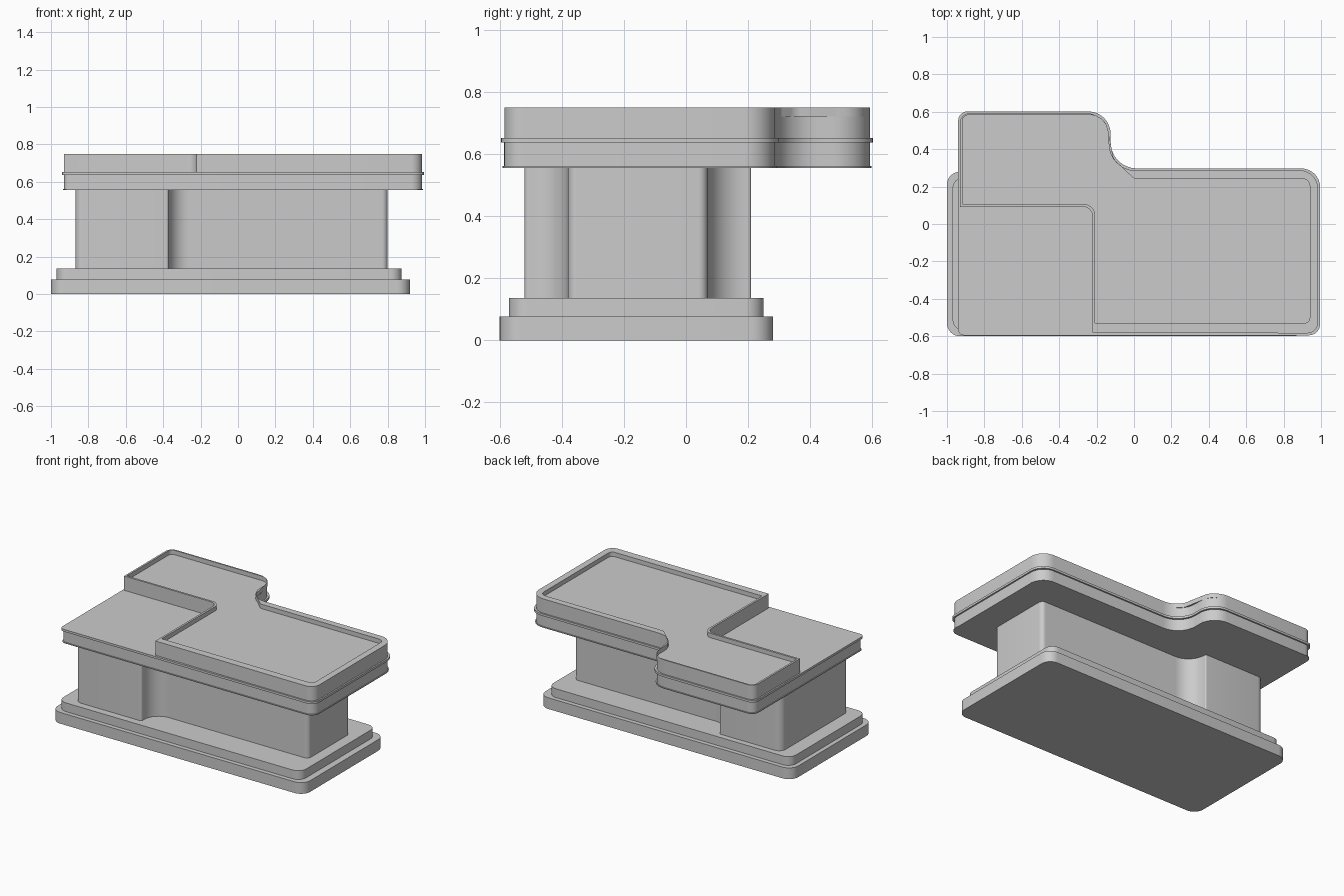
import bpy
import math
from mathutils import Vector

cube = bpy.data.objects.get("Cube")
if cube:
    bpy.data.objects.remove(cube, do_unlink=True)

grey = bpy.data.materials.new("light_grey")
grey.use_nodes = True
colour = (0.6, 0.6, 0.6, 1)
grey.diffuse_color = colour
for node in grey.node_tree.nodes:
    if node.type == "BSDF_PRINCIPLED":
        node.inputs["Base Color"].default_value = colour


def rounded(corners, steps=8):
    """Turn (x, y, radius) corners into an outline with arcs."""
    out = []
    for i, (x, y, r) in enumerate(corners):
        p = Vector((x, y))
        if r == 0:
            out.append(p)
            continue
        a = (Vector(corners[i - 1][:2]) - p).normalized()
        b = (Vector(corners[(i + 1) % len(corners)][:2]) - p).normalized()
        half = a.angle(b) / 2
        centre = p + (a + b).normalized() * r / math.sin(half)
        start = p + a * r / math.tan(half) - centre
        end = p + b * r / math.tan(half) - centre
        sweep = start.angle_signed(end)
        for k in range(steps + 1):
            t = -sweep * k / steps
            out.append(centre + Vector((start.x * math.cos(t) - start.y * math.sin(t),
                                        start.x * math.sin(t) + start.y * math.cos(t))))
    return out


def rectangle(x0, x1, y0, y1, r):
    return [(x0, y0, r), (x1, y0, r), (x1, y1, r), (x0, y1, r)]


def prism(name, z0, z1, *outlines):
    """Upright solid from an outline; a second outline makes a hole."""
    curve = bpy.data.curves.new(name, "CURVE")
    curve.dimensions = "2D"
    curve.fill_mode = "BOTH"
    curve.extrude = (z1 - z0) / 2
    for corners in outlines:
        points = rounded(corners)
        spline = curve.splines.new("POLY")
        spline.points.add(len(points) - 1)
        for point, p in zip(spline.points, points):
            point.co = (p.x, p.y, 0, 1)
        spline.use_cyclic_u = True
    obj = bpy.data.objects.new(name, curve)
    obj.location.z = (z0 + z1) / 2
    bpy.context.collection.objects.link(obj)
    bpy.ops.object.select_all(action="DESELECT")
    obj.select_set(True)
    bpy.context.view_layer.objects.active = obj
    bpy.ops.object.convert(target="MESH")
    obj = bpy.context.object
    obj.data.materials.clear()
    obj.data.materials.append(grey)
    bpy.ops.object.shade_smooth_by_angle(angle=math.radians(35))
    return obj


def slab(grow):
    """Outline of the wide top, enlarged by a small margin."""
    g = grow
    return [(-0.93 - g, -0.585 - g, 0.03), (0.985 + g, -0.585 - g, 0.06),
            (0.985 + g, 0.287 + g, 0.1), (-0.135 + g, 0.287 + g, 0.14),
            (-0.135 + g, 0.592 + g, 0.12), (-0.93 - g, 0.592 + g, 0.05)]


# Stepped base
prism("base_lower_step", 0, 0.077, rectangle(-1, 0.92, -0.6, 0.28, 0.07))
prism("base_upper_step", 0.077, 0.137, rectangle(-0.97, 0.875, -0.57, 0.25, 0.06))

# Column, deeper at one end, with concave shoulders
prism("column", 0.137, 0.555, [
    (-0.87, -0.52, 0.04), (-0.37, -0.52, 0.015), (-0.37, -0.38, 0.11),
    (0.8, -0.38, 0.03), (0.8, 0.07, 0.03),
    (-0.4, 0.07, 0.125), (-0.4, 0.21, 0.01), (-0.87, 0.21, 0.05)])

# Lower half of the top with its thin lips
prism("top_bottom_lip", 0.555, 0.561, slab(0.005))
prism("top_lower_slab", 0.561, 0.637, slab(0))
prism("top_flange", 0.637, 0.652, slab(0.01))

# Raised half of the top, leaving one corner low, with a rim round a tray
raised = [(-0.222, -0.58, 0)] + slab(0)[1:] + [(-0.93, 0.092, 0), (-0.222, 0.092, 0.05)]
tray = [(-0.208, -0.53, 0), (0.94, -0.53, 0.03), (0.94, 0.242, 0.04),
        (0.0, 0.242, 0.03), (-0.11, 0.35, 0.06), (-0.155, 0.582, 0.09),
        (-0.917, 0.582, 0.03), (-0.917, 0.106, 0), (-0.208, 0.106, 0.06)]
prism("tray_floor", 0.652, 0.72, raised)
prism("tray_rim", 0.72, 0.75, raised, tray)
